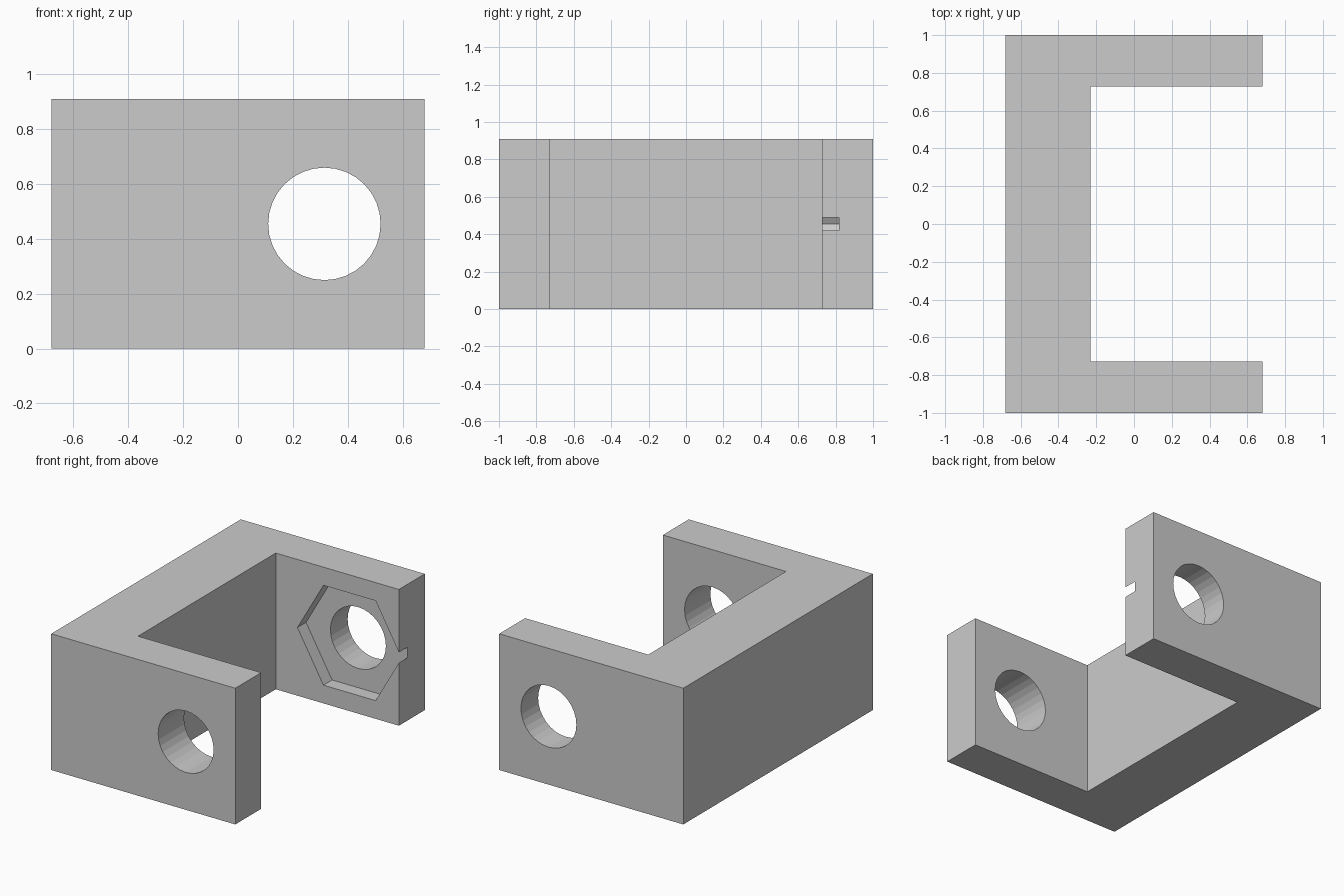
import bpy, bmesh
from math import sin, cos, pi

if "Cube" in bpy.data.objects:
    bpy.data.objects.remove(bpy.data.objects["Cube"])

HOLE_X, HOLE_Z = 0.315, 0.455


def prism(name, points, depth, location=(0, 0, 0), rotation=(0, 0, 0)):
    """Extrude a flat profile along its local z axis."""
    bm = bmesh.new()
    face = bm.faces.new([bm.verts.new((x, y, 0)) for x, y in points])
    top = bmesh.ops.extrude_face_region(bm, geom=[face])["geom"]
    verts = [v for v in top if isinstance(v, bmesh.types.BMVert)]
    bmesh.ops.translate(bm, verts=verts, vec=(0, 0, depth))
    bmesh.ops.recalc_face_normals(bm, faces=bm.faces)
    mesh = bpy.data.meshes.new(name)
    bm.to_mesh(mesh)
    bm.free()
    obj = bpy.data.objects.new(name, mesh)
    obj.location, obj.rotation_euler = location, rotation
    bpy.context.collection.objects.link(obj)
    return obj


def polygon(radius, sides):
    return [(radius * cos(2 * pi * i / sides), radius * sin(2 * pi * i / sides))
            for i in range(sides)]


def cut(target, name, radius, sides, y_start, depth):
    """Cut a regular prism running along -y from y_start."""
    cutter = prism(name, polygon(radius, sides), depth,
                   (HOLE_X, y_start, HOLE_Z), (pi / 2, 0, 0))
    cutter.hide_render = True
    cutter.hide_set(True)
    mod = target.modifiers.new(name, 'BOOLEAN')
    mod.operation, mod.solver, mod.object = 'DIFFERENCE', 'EXACT', cutter


# C-shaped bracket: back wall with two arms
half = [(-0.68, -1), (0.68, -1), (0.68, -0.727), (-0.23, -0.727)]
bracket = prism("bracket", half + [(x, -y) for x, y in reversed(half)], 0.91)

# Bolt hole through both arms, hexagonal nut pocket inside the rear arm
cut(bracket, "bolt_hole_cutter", 0.205, 32, 1.2, 2.4)
cut(bracket, "nut_pocket_cutter", 0.385, 6, 0.818, 0.3)
